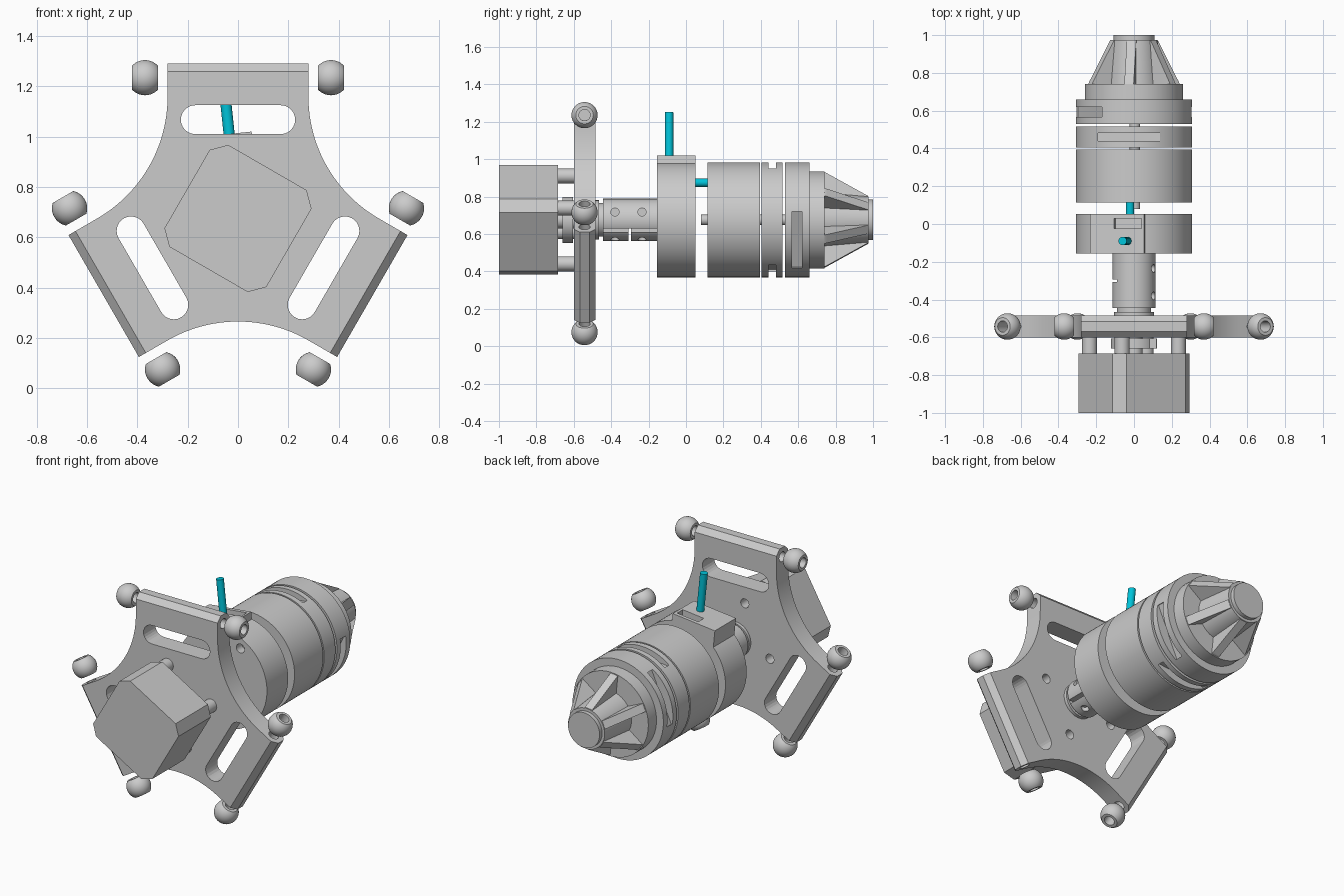
import bpy, bmesh
from math import sin, cos, pi, radians, sqrt, asin
from mathutils import Vector, Matrix

if "Cube" in bpy.data.objects:
    bpy.data.objects.remove(bpy.data.objects["Cube"])

ZC = 0.675                      # height of the main axis (runs along y)
TILT = radians(6)               # tilt of the pipe, slots and ribs
AXIS = Matrix.Translation((0, 0, ZC))
TILTED = AXIS @ Matrix.Rotation(-TILT, 4, 'Y')


def finish(name, bm, mat=AXIS, smooth=True):
    bmesh.ops.remove_doubles(bm, verts=bm.verts, dist=1e-5)
    bmesh.ops.recalc_face_normals(bm, faces=bm.faces)
    bm.transform(mat)
    me = bpy.data.meshes.new(name)
    bm.to_mesh(me)
    bm.free()
    ob = bpy.data.objects.new(name, me)
    bpy.context.collection.objects.link(ob)
    if smooth:
        activate(ob)
        bpy.ops.object.shade_smooth_by_angle(angle=radians(30))
    return ob


def activate(ob):
    bpy.ops.object.select_all(action='DESELECT')
    ob.select_set(True)
    bpy.context.view_layer.objects.active = ob


def lathe(name, profile, mat=AXIS, steps=64, closed=False):
    """Spin an (r, y) profile around the y axis."""
    bm = bmesh.new()
    vs = [bm.verts.new((r, y, 0)) for r, y in profile]
    pairs = list(zip(vs, vs[1:])) + ([(vs[-1], vs[0])] if closed else [])
    es = [bm.edges.new(p) for p in pairs]
    bmesh.ops.spin(bm, geom=vs + es, cent=(0, 0, 0), axis=(0, 1, 0),
                   angle=2 * pi, steps=steps)
    return finish(name, bm, mat)


def cyl(name, r, y0, y1, x=0, z=0, mat=AXIS, steps=64):
    return lathe(name, [(0, y0), (r, y0), (r, y1), (0, y1)],
                 mat @ Matrix.Translation((x, 0, z)), steps)


def prism(name, pts, y0, y1, mat=AXIS, smooth=False):
    """Extrude an (x, z) outline along y."""
    bm = bmesh.new()
    f = bm.faces.new([bm.verts.new((x, y0, z)) for x, z in pts])
    g = bmesh.ops.extrude_face_region(bm, geom=[f])
    bmesh.ops.translate(bm, vec=(0, y1 - y0, 0),
                        verts=[v for v in g['geom'] if isinstance(v, bmesh.types.BMVert)])
    return finish(name, bm, mat, smooth)


def box(name, x0, x1, y0, y1, z0, z1, mat=AXIS):
    return prism(name, [(x0, z0), (x1, z0), (x1, z1), (x0, z1)], y0, y1, mat)


def combine(ob, others, op='DIFFERENCE'):
    for o in others:
        o.hide_render = True
        m = ob.modifiers.new('bool', 'BOOLEAN')
        m.operation, m.solver, m.object = op, 'EXACT', o
        activate(ob)
        bpy.ops.object.modifier_apply(modifier=m.name)
        bpy.data.objects.remove(o)
    activate(ob)
    bpy.ops.object.shade_smooth_by_angle(angle=radians(30))


def spin(deg, base=AXIS):
    """Rotate +z to the given angle in the x-z plane."""
    return base @ Matrix.Rotation(radians(90 - deg), 4, 'Y')


# three-armed plate outline
LEN, HALF, D, R = 0.617, 0.28, 0.97, 0.56
outline = []
for t in (radians(a) for a in (90, 210, 330)):
    for s in (-HALF, HALF):
        outline.append((LEN * cos(t) - s * sin(t), LEN * sin(t) + s * cos(t)))
    c = t + pi / 3
    for i in range(25):
        a = c + pi + radians(30 - 2.5 * i)
        outline.append((D * cos(c) + R * cos(a), D * sin(c) + R * sin(a)))
plate = prism('three_arm_plate', outline, -0.6, -0.485, smooth=True)

# chamfer the long edges of the arm ends
bm = bmesh.new()
bm.from_mesh(plate.data)
ends = [e for e in bm.edges
        if abs(e.calc_length() - 2 * HALF) < 1e-3
        and abs(((e.verts[0].co + e.verts[1].co) / 2 - Vector((0, e.verts[0].co.y, ZC))).length - LEN) < 1e-3]
bmesh.ops.bevel(bm, geom=ends, offset=0.032, segments=1, affect='EDGES')
bm.to_mesh(plate.data)
bm.free()

# arm slots, end bores and standoff holes
cutters = []
CORNERS = [(0.243 * cos(radians(a)), 0.243 * sin(radians(a))) for a in (15, 105, 195, 285)]
for a in (90, 210, 330):
    pts = [(sx * (0.17 + 0.0575 * cos(b)), 0.393 + 0.0575 * sin(b))
           for sx, order in ((1, 1), (-1, -1))
           for b in [order * radians(-90 + 15 * i) for i in range(13)]]
    cutters.append(prism('slot_cutter', pts, -0.7, -0.4, spin(a)))
    for s in (-1, 1):
        m = spin(a) @ Matrix.Translation((s * HALF, -0.5425, 0.56)) @ Matrix.Rotation(pi / 2, 4, 'Z')
        cutters.append(cyl('bore_cutter', 0.03, -0.1, 0.1, mat=m, steps=24))
for x, z in CORNERS:
    cutters.append(cyl('hole_cutter', 0.028, -0.7, -0.4, x, z, steps=24))
combine(plate, cutters)

# drilled joint balls, a pair on each arm
flat, br = 0.052, 0.07
lim = asin(flat / br)
ball = [(0.03, -flat)] + [(br * cos(-lim + lim * i / 8), br * sin(-lim + lim * i / 8))
                          for i in range(17)] + [(0.03, flat)]
for a in (90, 210, 330):
    for s in (-1, 1):
        m = spin(a) @ Matrix.Translation((s * 0.37, -0.5425, 0.56)) @ Matrix.Rotation(pi / 2, 4, 'Z')
        lathe('joint_ball', ball, m, 40, closed=True)

# square motor block with cut corners, turned 30 degrees
h, k = 0.234, 0.18
prism('motor_block', [(h, -k), (h, k), (k, h), (-k, h), (-h, k), (-h, -k), (-k, -h), (k, -h)],
      -1.0, -0.685, AXIS @ Matrix.Rotation(radians(30), 4, 'Y'))
for x, z in CORNERS:
    cyl('motor_standoff', 0.04, -0.69, -0.598, x, z, steps=24)

# motor shaft, collar and bearing
cyl('motor_shaft', 0.045, -0.69, -0.15, steps=32)
collar = cyl('shaft_collar', 0.123, -0.66, -0.605)
combine(collar, [box('collar_slit', 0, 0.2, -0.7, -0.55, 0.03, 0.09),
                 cyl('collar_bore', 0.045, -0.7, -0.55)])
lathe('bearing_flange', [(0, -0.49), (0.105, -0.49), (0.105, -0.465), (0.09, -0.465),
                         (0.09, -0.44), (0, -0.44)])

# clamping coupler with slits and screw holes
coupler = cyl('clamp_coupler', 0.113, -0.445, -0.15)
cuts = [box('slit', 0.03, 0.2, -0.5, -0.1, -0.065, -0.045),
        box('gap', -0.2, 0.2, -0.307, -0.295, -0.2, -0.045),
        box('side_gap', -0.2, -0.09, -0.307, -0.295, -0.2, 0.2)]
for y in (-0.38, -0.235):
    for x, z in ((0.15, 0.042), (0.04, -0.15)):
        m = AXIS @ Matrix.Translation((x, y, z)) @ Matrix.Rotation(pi / 2, 4, 'Z' if x > 0.1 else 'X')
        cuts.append(cyl('screw_cutter', 0.022, -0.065, 0.065, mat=m, steps=20))
combine(coupler, cuts)

# encoder disc with flat-topped cable block
disc = cyl('sensor_disc', 0.307, -0.155, 0.052, steps=96)
combine(disc, [box('cable_block', -0.2, 0.09, -0.155, 0.052, 0.1, 0.338, TILTED)], 'UNION')
combine(disc, [box('cable_slot', -0.07, 0.075, -0.025, 0.03, 0.27, 0.4, TILTED)]
        + [cyl('screw_hole', 0.028, -0.2, -0.1, 0.25 * cos(a), 0.25 * sin(a), steps=20)
           for a in (radians(60), radians(180), radians(300))])

# blue pipes
blue = bpy.data.materials.new('blue')
blue.diffuse_color = (0.0, 0.55, 0.7, 1)
blue.use_nodes = True
blue.node_tree.nodes["Principled BSDF"].inputs["Base Color"].default_value = blue.diffuse_color
up = TILTED @ Matrix.Translation((0, -0.09, 0)) @ Matrix.Rotation(pi / 2, 4, 'X')
for p in (cyl('upright_pipe', 0.022, 0.3, 0.578, mat=up, steps=24),
          cyl('link_pipe', 0.022, 0.04, 0.13, z=0.2, mat=TILTED, steps=24)):
    p.data.materials.append(blue)

# drive drum and its shaft
cyl('drum', 0.307, 0.115, 0.395, steps=96)
cyl('drum_shaft', 0.028, 0.08, 0.6, 0.005, steps=32)


# slotted discs, a pair of opposite slots in each
def slotted(name, y0, y1, s0, s1, deg):
    d = cyl(name, 0.307, y0, y1, steps=96)
    combine(d, [box('slot', -0.165, 0.165, s0, s1, 0.25, 0.4, spin(a)) for a in (deg, deg + 180)])


slotted('middle_disc', 0.405, 0.515, 0.44, 0.482, 96)
slotted('rear_disc', 0.53, 0.66, 0.567, 0.62, 156)

# nose: base, core and tapered ribs
lathe('nose_core', [(0, 0.65), (0.26, 0.65), (0.26, 0.74), (0.145, 0.74), (0.125, 0.975),
                    (0.108, 0.975), (0.108, 1.0), (0, 1.0)])
for i in range(6):
    bm = bmesh.new()
    f = bm.faces.new([bm.verts.new((-0.025, y, z)) for y, z in
                      ((0.73, 0.05), (0.73, 0.258), (0.75, 0.25), (0.972, 0.127), (0.972, 0.05))])
    g = bmesh.ops.extrude_face_region(bm, geom=[f])
    bmesh.ops.translate(bm, vec=(0.05, 0, 0),
                        verts=[v for v in g['geom'] if isinstance(v, bmesh.types.BMVert)])
    finish('nose_rib', bm, spin(96 + 60 * i), False)
